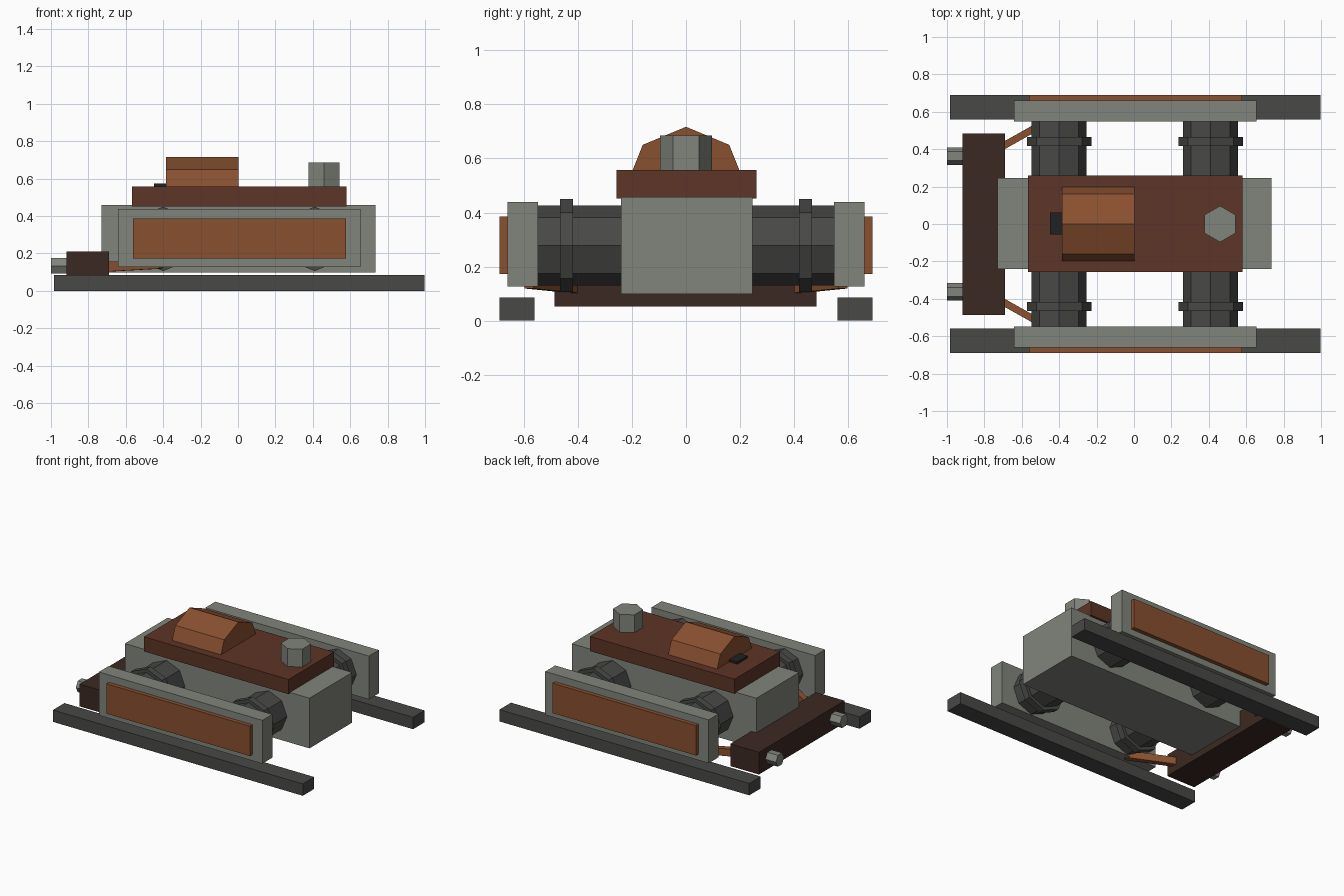
import bpy, bmesh, math
from mathutils import Vector

if "Cube" in bpy.data.objects:
    bpy.data.objects.remove(bpy.data.objects["Cube"])


def material(name, rgb):
    m = bpy.data.materials.new(name)
    m.diffuse_color = (*rgb, 1)
    m.use_nodes = True
    m.node_tree.nodes["Principled BSDF"].inputs["Base Color"].default_value = m.diffuse_color
    return m


STONE = material("light_grey", (0.22, 0.23, 0.20))
IRON = material("dark_grey", (0.065, 0.065, 0.063))
BLACK = material("near_black", (0.015, 0.015, 0.016))
RUST = material("rust", (0.25, 0.08, 0.03))
BROWN = material("brown", (0.11, 0.035, 0.02))
DARK_BROWN = material("dark_brown", (0.045, 0.022, 0.016))


def finish(name, bm, mat):
    bmesh.ops.recalc_face_normals(bm, faces=bm.faces)
    me = bpy.data.meshes.new(name)
    bm.to_mesh(me)
    bm.free()
    me.materials.append(mat)
    ob = bpy.data.objects.new(name, me)
    bpy.context.collection.objects.link(ob)
    return ob


def box(name, x, y, z, mat):
    bm = bmesh.new()
    bmesh.ops.create_cube(bm, size=1)
    for v in bm.verts:
        v.co = [(a + b) / 2 + c * (b - a) for (a, b), c in zip((x, y, z), v.co)]
    return finish(name, bm, mat)


def prism(name, pts, offset, mat):
    """Extrude a planar outline along an offset vector."""
    bm = bmesh.new()
    face = bm.faces.new([bm.verts.new(p) for p in pts])
    ext = bmesh.ops.extrude_face_region(bm, geom=[face], use_keep_orig=True)
    verts = [g for g in ext["geom"] if isinstance(g, bmesh.types.BMVert)]
    bmesh.ops.translate(bm, verts=verts, vec=offset)
    return finish(name, bm, mat)


def ring(center, r, n, u, v):
    """Regular polygon whose first corner points along u."""
    c, u, v = Vector(center), Vector(u), Vector(v)
    return [c + r * (math.cos(2 * math.pi * i / n) * u + math.sin(2 * math.pi * i / n) * v)
            for i in range(n)]


X, Y, Z = (1, 0, 0), (0, 1, 0), (0, 0, 1)

# Central hull and deck
box("hull", (-0.73, 0.735), (-0.24, 0.245), (0.098, 0.458), STONE)
box("deck", (-0.567, 0.58), (-0.257, 0.26), (0.452, 0.557), BROWN)

# Cabin with angled roof, rear hatch and chimney
cabin = [(-0.2, 0.55), (-0.16, 0.65), (0, 0.717), (0.16, 0.65), (0.2, 0.55)]
prism("cabin", [(-0.385, y, z) for y, z in cabin], (0.388, 0, 0), RUST)
box("rear_hatch", (-0.45, -0.38), (-0.056, 0.062), (0.55, 0.573), BLACK)
prism("chimney", ring((0.46, 0, 0.55), 0.097, 6, Y, X), (0, 0, 0.135), STONE)

# Rear beam
box("rear_beam", (-0.917, -0.69), (-0.487, 0.483), (0.052, 0.211), DARK_BROWN)

for s, side in ((-1, "right"), (1, "left")):
    def span(a, b):
        return tuple(sorted((s * a, s * b)))

    # Ground rail and side pod with inset plate
    box(side + "_rail", (-0.985, 0.997), span(0.56, 0.69), (0, 0.085), IRON)
    box(side + "_pod", (-0.642, 0.655), span(0.547, 0.66), (0.127, 0.438), STONE)
    box(side + "_pod_plate", (-0.562, 0.577), span(0.65, 0.689), (0.172, 0.386), RUST)

    # Octagonal cross drums with collars
    for cx, end in ((-0.4, "rear"), (0.41, "front")):
        prism(f"{side}_{end}_drum", ring((cx, s * 0.23, 0.278), 0.147, 8, X, Z),
              (0, s * 0.33, 0), IRON)
        prism(f"{side}_{end}_collar", ring((cx, s * 0.418, 0.278), 0.172, 8, X, Z),
              (0, s * 0.047, 0), IRON)

    # Hexagonal buffer behind the beam
    prism(side + "_buffer", ring((-1.0, s * 0.363, 0.134), 0.047, 6, Y, Z),
          (0.12, 0, 0), STONE)

    # Diagonal strut from beam to pod
    a, b = Vector((-0.73, s * 0.4, 0.127)), Vector((-0.41, s * 0.58, 0.145))
    across = (b - a).cross(Vector(Z)).normalized()
    up = Vector((0, 0, 1))
    h, w = 0.026, 0.019
    prism(side + "_strut", [a + i * w * across + j * h * up
                            for i, j in ((-1, -1), (1, -1), (1, 1), (-1, 1))], b - a, RUST)
